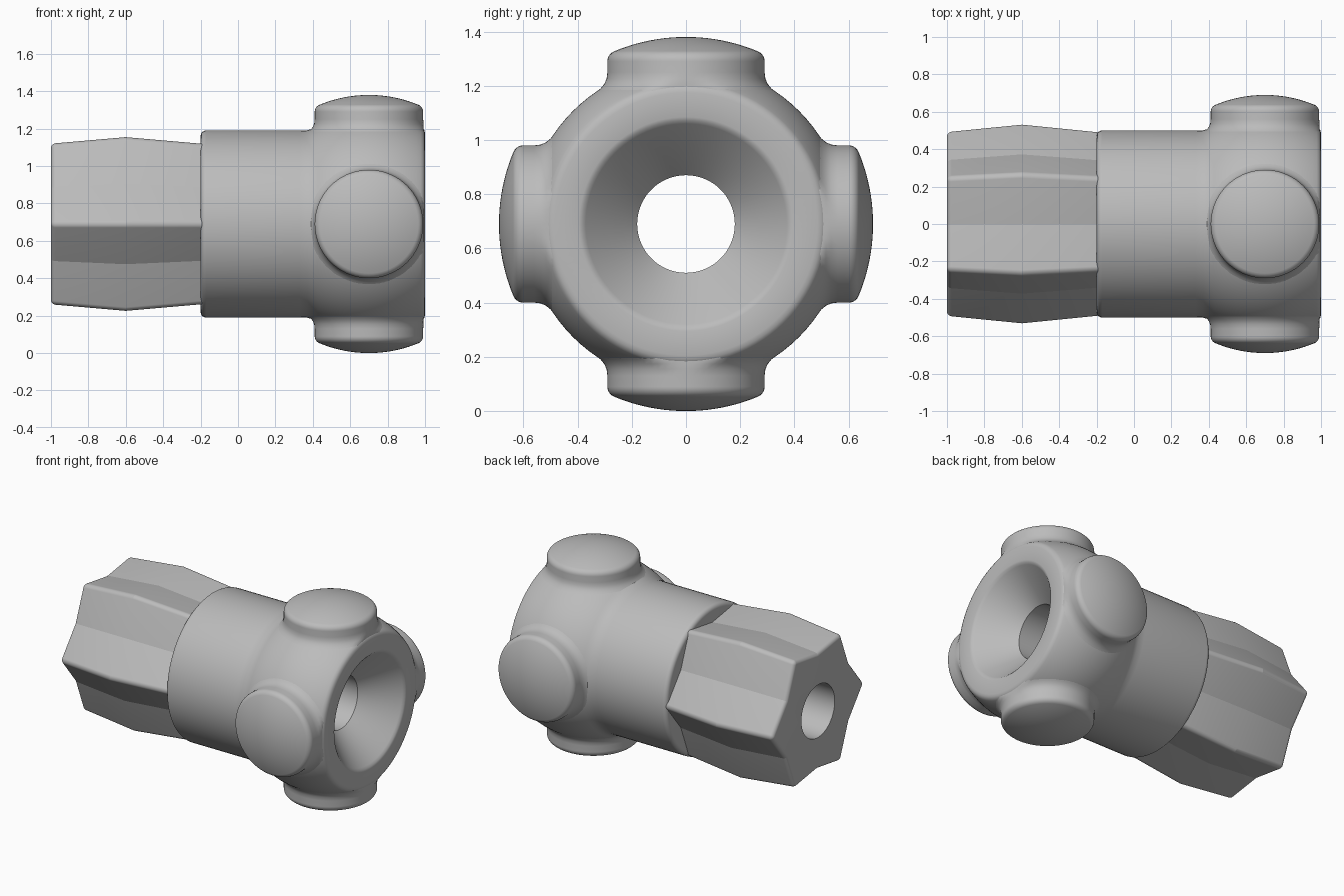
import bpy, bmesh
from math import cos, sin, radians, pi
from mathutils import Matrix, Vector

AXIS_Z = 0.69
HEAD_X = 0.7

if "Cube" in bpy.data.objects:
    bpy.data.objects.remove(bpy.data.objects["Cube"])

grey = bpy.data.materials.new("plain grey")
grey.use_nodes = True
colour = (0.5, 0.5, 0.5, 1)
grey.diffuse_color = colour
grey.node_tree.nodes["Principled BSDF"].inputs["Base Color"].default_value = colour

TO_X = Matrix.Translation((0, 0, AXIS_Z)) @ Matrix.Rotation(pi / 2, 4, 'Y')


def arc(r0, h0, radius, start, end, steps):
    """Points of an arc in (radius, height) space, angles in degrees."""
    angles = [radians(start + (end - start) * i / steps) for i in range(steps + 1)]
    return [(r0 + radius * cos(a), h0 + radius * sin(a)) for a in angles]


def finish(bm, name, angle):
    bmesh.ops.recalc_face_normals(bm, faces=bm.faces)
    mesh = bpy.data.meshes.new(name)
    bm.to_mesh(mesh)
    bm.free()
    mesh.materials.append(grey)
    mesh.shade_smooth()
    mesh.set_sharp_from_angle(angle=radians(angle))
    obj = bpy.data.objects.new(name, mesh)
    bpy.context.collection.objects.link(obj)
    return obj


def lathe(profile, matrix, closed=False, steps=96):
    """Spin a (radius, height) profile around z, then place it."""
    bm = bmesh.new()
    verts = [bm.verts.new((r, 0, h)) for r, h in profile]
    pairs = list(zip(verts, verts[1:]))
    if closed:
        pairs.append((verts[-1], verts[0]))
    edges = [bm.edges.new(p) for p in pairs]
    bmesh.ops.spin(bm, geom=verts + edges, cent=(0, 0, 0), axis=(0, 0, 1),
                   angle=2 * pi, steps=steps)
    bmesh.ops.remove_doubles(bm, verts=bm.verts, dist=0.0005)
    bm.transform(matrix)
    return bm


# Round body: collar, swollen head, countersunk mouth and bore
body = [(0.18, -0.2)]
body += arc(0.47, -0.17, 0.03, -90, 0, 5)
body += [(0.5, 0.33), (0.501, 0.37)]
body += arc(0, HEAD_X, 0.59, -30, 28, 24)
body += [(0.513, 0.989), (0.5, 0.997), (0.485, 1.0)]
body += [(0.395, 1.0), (0.382, 0.996), (0.37, 0.985), (0.18, 0.78)]
finish(lathe(body, TO_X, closed=True), "round_body", 35)

# Four domed bosses around the head, with flared feet
boss = [(0.31, 0.45), (0.335, 0.483), (0.315, 0.5), (0.302, 0.516), (0.293, 0.535), (0.29, 0.56)]
boss += arc(0.25, 0.6, 0.04, 0, 66, 6)
boss += arc(0, 0, 0.69, 67.5, 90, 10)
for i, side in enumerate(("top", "front", "bottom", "back")):
    place = (Matrix.Translation((HEAD_X, 0, AXIS_Z))
             @ Matrix.Rotation(i * pi / 2, 4, 'X'))
    bm = lathe(boss, place, steps=72)
    for v in bm.verts:
        v.co.x = min(v.co.x, 0.993)
    finish(bm, side + "_boss", 35)

# Six-pointed grip with shallow grooves, thickest at its middle
bm = bmesh.new()
rings = []
for x, ridge, groove in ((-1, 0.5, 0.395), (-0.6, 0.54, 0.43), (-0.15, 0.495, 0.39)):
    ring = []
    for k in range(12):
        r, a = (groove if k % 2 else ridge), k * pi / 6
        ring.append(bm.verts.new((x, r * cos(a), AXIS_Z + r * sin(a))))
    rings.append(ring)
for low, high in zip(rings, rings[1:]):
    for k in range(12):
        n = (k + 1) % 12
        bm.faces.new((low[k], low[n], high[n], high[k]))
bm.faces.new(rings[0])
bm.faces.new(rings[-1])
bmesh.ops.recalc_face_normals(bm, faces=bm.faces)
sharp = [e for e in bm.edges if e.calc_face_angle() > radians(35)]
bmesh.ops.bevel(bm, geom=sharp, offset=0.025, segments=10, profile=0.5,
                affect='EDGES', clamp_overlap=True)
grip = finish(bm, "faceted_grip", 10)

# Bore through the grip
bm = bmesh.new()
bmesh.ops.create_cone(bm, cap_ends=True, segments=96, radius1=0.18, radius2=0.18,
                      depth=1.4, matrix=Matrix.Translation((-0.6, 0, 0)) @ TO_X)
cutter = finish(bm, "bore_cutter", 30)
cutter.hide_render = True
cut = grip.modifiers.new("bore", 'BOOLEAN')
cut.operation = 'DIFFERENCE'
cut.solver = 'EXACT'
cut.object = cutter
bpy.context.view_layer.objects.active = grip
bpy.ops.object.modifier_apply(modifier=cut.name)
bpy.data.objects.remove(cutter)
grip.data.set_sharp_from_angle(angle=radians(10))
